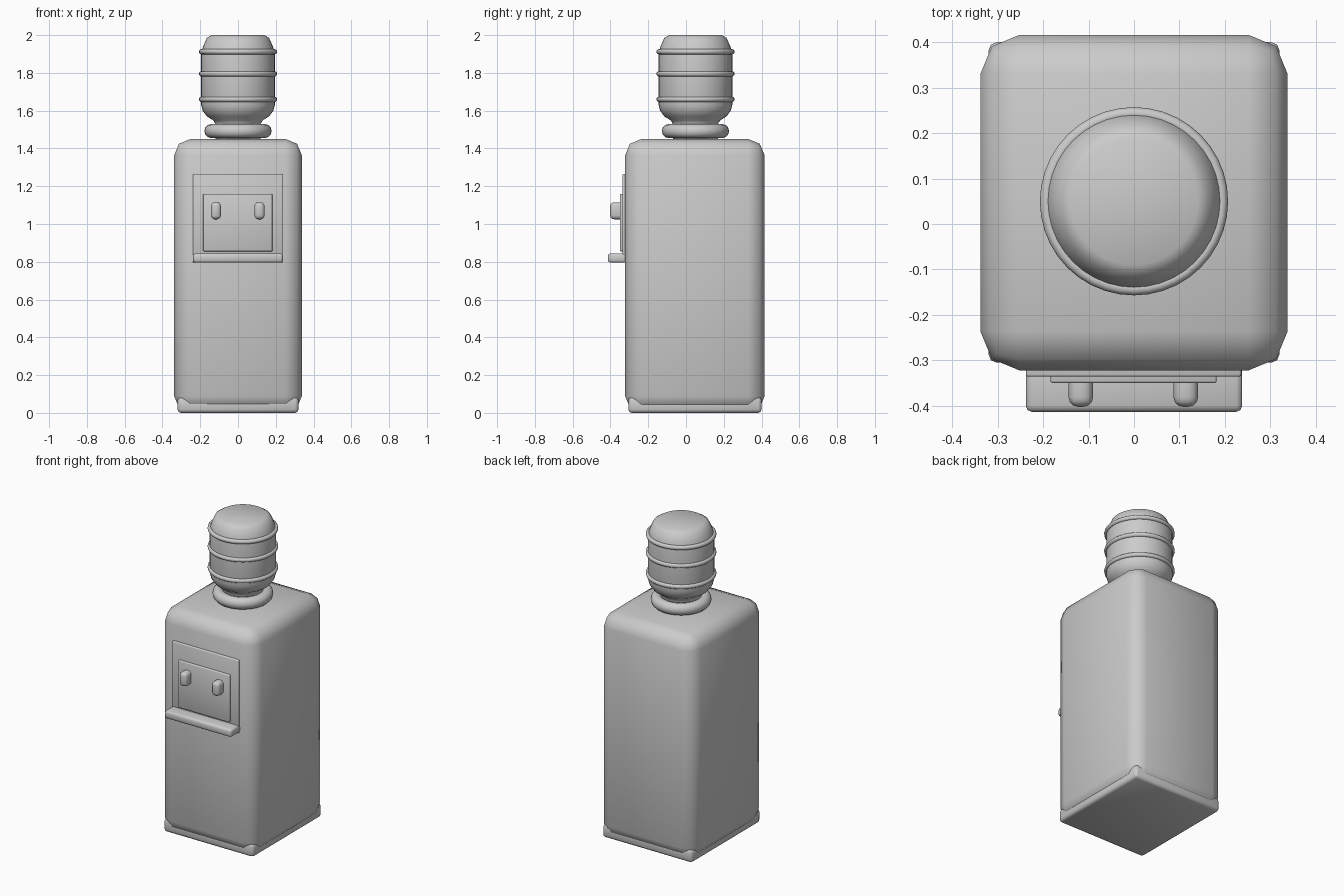
import bpy
import bmesh
import math
from mathutils import Matrix

if "Cube" in bpy.data.objects:
    bpy.data.objects.remove(bpy.data.objects["Cube"], do_unlink=True)

GREY = (0.6, 0.6, 0.6, 1.0)
grey = bpy.data.materials.new("plain grey")
grey.use_nodes = True
grey.diffuse_color = GREY
grey.node_tree.nodes["Principled BSDF"].inputs["Base Color"].default_value = GREY


def finish(bm, name):
    mesh = bpy.data.meshes.new(name)
    bmesh.ops.recalc_face_normals(bm, faces=bm.faces)
    bm.to_mesh(mesh)
    bm.free()
    mesh.materials.append(grey)
    mesh.shade_smooth()
    obj = bpy.data.objects.new(name, mesh)
    bpy.context.collection.objects.link(obj)
    return obj


def rounded_box(name, x, y, z, radius, segments=2):
    """Box given by (min, max) ranges, with every edge rounded."""
    bm = bmesh.new()
    size = [b - a for a, b in (x, y, z)]
    centre = [(a + b) / 2 for a, b in (x, y, z)]
    bmesh.ops.create_cube(bm, size=1, matrix=Matrix.Translation(centre) @ Matrix.Diagonal((*size, 1)))
    bmesh.ops.bevel(bm, geom=bm.edges[:], offset=radius, segments=segments,
                    profile=0.5, affect='EDGES')
    return finish(bm, name)


def lathe(name, profile, y=0.05, closed=False, steps=40):
    """Spin a (radius, height) profile around the bottle axis."""
    bm = bmesh.new()
    verts = [bm.verts.new((r, y, z)) for r, z in profile]
    edges = [bm.edges.new(pair) for pair in zip(verts, verts[1:])]
    if closed:
        edges.append(bm.edges.new((verts[-1], verts[0])))
    bmesh.ops.spin(bm, geom=verts + edges, cent=(0, y, 0), axis=(0, 0, 1),
                   angle=math.tau, steps=steps)
    bmesh.ops.remove_doubles(bm, verts=bm.verts, dist=0.0005)
    return finish(bm, name)


def ring(name, radius, z, half_width, half_height, sides=12):
    angles = [math.tau * i / sides for i in range(sides)]
    return lathe(name, [(radius + half_width * math.cos(a), z + half_height * math.sin(a))
                        for a in angles], closed=True)


# Cabinet and the plinth that shows below its rounded edges
rounded_box("cabinet", (-0.338, 0.338), (-0.322, 0.416), (0.003, 1.45), 0.086)
rounded_box("plinth", (-0.32, 0.32), (-0.305, 0.4), (0, 0.085), 0.018)

# Dispensing panel, drip tray and taps
rounded_box("outer_panel", (-0.238, 0.236), (-0.336, -0.28), (0.795, 1.265), 0.005)
rounded_box("inner_panel", (-0.184, 0.182), (-0.35, -0.28), (0.855, 1.16), 0.005)
rounded_box("drip_tray", (-0.238, 0.238), (-0.413, -0.28), (0.795, 0.845), 0.013)
for side, x in (("right", -0.117), ("left", 0.114)):
    rounded_box(side + "_tap", (x - 0.027, x + 0.027), (-0.402, -0.3),
                (1.025, 1.115), 0.021, 3)

# Water bottle, its collar and the three ribs
lathe("bottle", [(0, 2.0), (0.14, 2.0), (0.165, 1.985), (0.185, 1.94), (0.192, 1.915),
                 (0.195, 1.9), (0.195, 1.63), (0.187, 1.6), (0.165, 1.57),
                 (0.13, 1.548), (0.12, 1.53), (0.12, 1.45), (0, 1.45)])
ring("collar", 0.142, 1.492, 0.036, 0.037)
for name, z in (("upper_rib", 1.912), ("middle_rib", 1.795), ("lower_rib", 1.66)):
    ring(name, 0.193, z, 0.014, 0.014)
